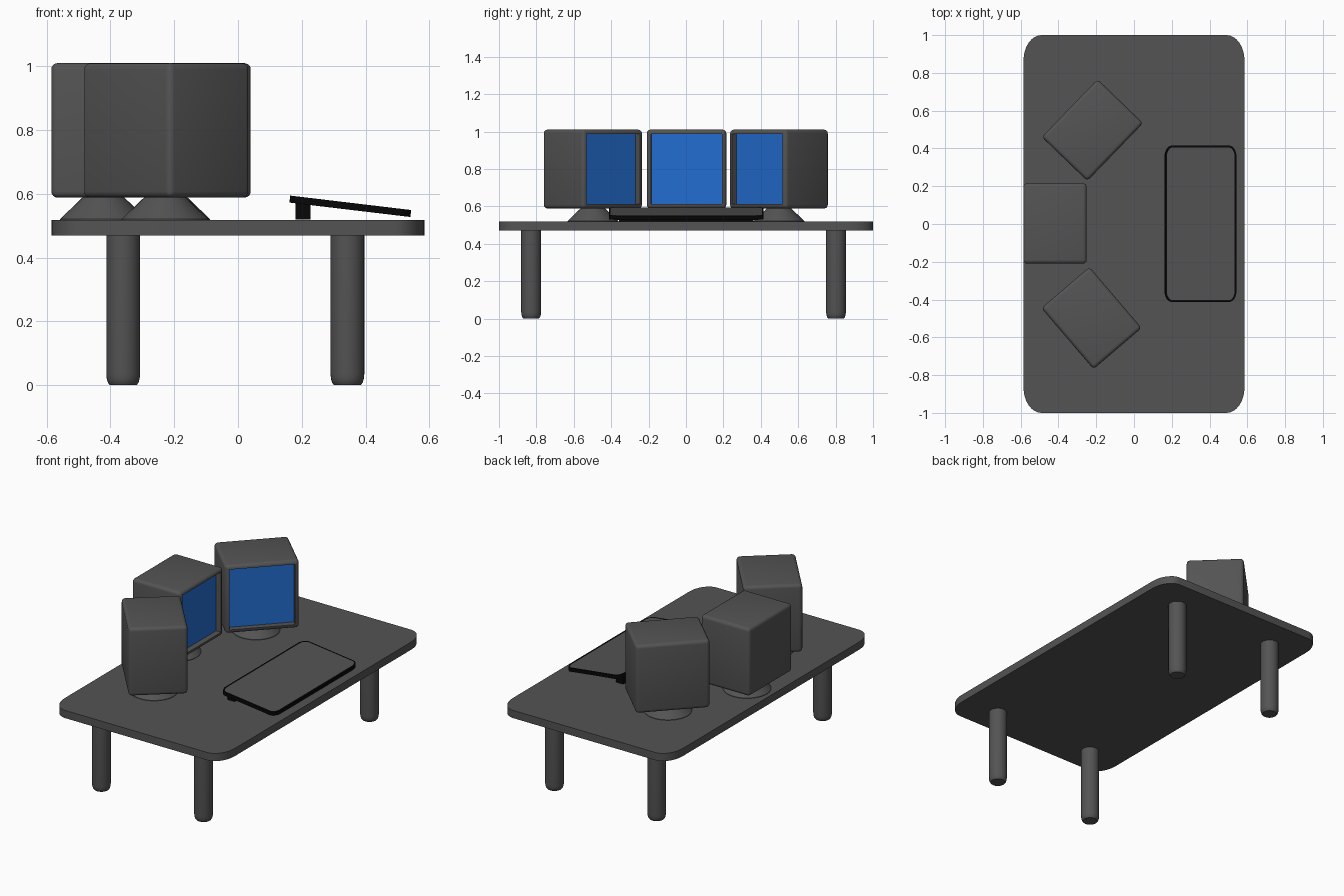
import bpy, bmesh, math
from mathutils import Matrix, Vector

if "Cube" in bpy.data.objects:
    bpy.data.objects.remove(bpy.data.objects["Cube"])


def material(name, rgb):
    m = bpy.data.materials.new(name)
    m.diffuse_color = (*rgb, 1)
    m.use_nodes = True
    m.node_tree.nodes["Principled BSDF"].inputs["Base Color"].default_value = m.diffuse_color
    return m


GREY = material("dark grey", (0.088, 0.088, 0.088))
BLACK = material("black", (0.002, 0.002, 0.002))
BLUE = material("screen blue", (0.017, 0.155, 0.64))


def finish(name, bm, mats, loc=(0, 0, 0), rot=(0, 0, 0)):
    bmesh.ops.recalc_face_normals(bm, faces=bm.faces)
    me = bpy.data.meshes.new(name)
    bm.to_mesh(me)
    bm.free()
    for m in mats:
        me.materials.append(m)
    ob = bpy.data.objects.new(name, me)
    bpy.context.collection.objects.link(ob)
    ob.location, ob.rotation_euler = loc, rot
    bpy.ops.object.select_all(action='DESELECT')
    bpy.context.view_layer.objects.active = ob
    ob.select_set(True)
    bpy.ops.object.shade_smooth_by_angle(angle=math.radians(35))
    return ob


def slab(hx, hy, hz, rx, ry, steps=8):
    """Flat slab with elliptical corners; returns bmesh and its top face."""
    bm = bmesh.new()
    pts = []
    for k, (sx, sy) in enumerate(((1, 1), (-1, 1), (-1, -1), (1, -1))):
        for i in range(steps + 1):
            a = (k + i / steps) * math.pi / 2
            pts.append((sx * (hx - rx) + rx * math.cos(a),
                        sy * (hy - ry) + ry * math.sin(a), -hz))
    base = bm.faces.new([bm.verts.new(p) for p in pts])
    ret = bmesh.ops.extrude_face_region(bm, geom=[base], use_keep_orig=True)
    bmesh.ops.translate(bm, verts=[v for v in ret["geom"] if isinstance(v, bmesh.types.BMVert)],
                        vec=(0, 0, 2 * hz))
    top = next(f for f in ret["geom"] if isinstance(f, bmesh.types.BMFace))
    bmesh.ops.recalc_face_normals(bm, faces=bm.faces)
    return bm, top


def lathe(profile, sides=32):
    """Solid of revolution from (radius, z) points."""
    bm = bmesh.new()
    rings = [[bm.verts.new((r * math.cos(2 * math.pi * i / sides),
                            r * math.sin(2 * math.pi * i / sides), z))
              for i in range(sides)] for r, z in profile]
    for a, b in zip(rings, rings[1:]):
        for i in range(sides):
            j = (i + 1) % sides
            bm.faces.new((a[i], a[j], b[j], b[i]))
    bm.faces.new(rings[0])
    bm.faces.new(rings[-1])
    return bm


# Table top
bm, _ = slab(0.585, 1.0, 0.024, 0.095, 0.135)
finish("table_top", bm, [GREY], (0, 0, 0.494))

# Legs with rounded feet
for x, xn in ((-0.36, "left"), (0.343, "right")):
    for y, yn in ((-0.828, "front"), (0.802, "back")):
        bm = lathe([(0.042, 0), (0.048, 0.008), (0.0515, 0.02), (0.053, 0.035), (0.053, 0.475)])
        finish(f"{yn}_{xn}_leg", bm, [GREY], (x, y, 0))

# Monitors with recessed screens, each on a conical stand
for name, x, y, deg in (("middle", -0.418, 0.003, 0),
                        ("back", -0.22, 0.497, -44),
                        ("front", -0.225, -0.498, 40.5)):
    bm = bmesh.new()
    bmesh.ops.create_cube(bm, size=1, matrix=Matrix.Diagonal((0.335, 0.425, 0.422, 1)))
    bmesh.ops.bevel(bm, geom=bm.edges[:], offset=0.02, segments=4, profile=0.5, affect='EDGES')
    bm.normal_update()
    face = max(bm.faces, key=lambda f: f.normal.x * f.calc_area())
    bmesh.ops.inset_region(bm, faces=[face], thickness=0.005, depth=0)
    bmesh.ops.inset_region(bm, faces=[face], thickness=0.001, depth=-0.035)
    face.material_index = 1
    finish(f"{name}_monitor", bm, [GREY, BLUE], (x, y, 0.799), (0, 0, math.radians(deg)))
    bm = lathe([(0.136, 0.515), (0.136, 0.521), (0.062, 0.592)])
    finish(f"{name}_monitor_stand", bm, [GREY], (x - 0.004, y, 0))

# Keyboard: tilted black tray with grey top panel
bm, top = slab(0.191, 0.414, 0.011, 0.04, 0.06)
bmesh.ops.inset_region(bm, faces=[top], thickness=0.01, depth=0)
top.material_index = 1
finish("keyboard", bm, [BLACK, GREY], (0.352, 0.001, 0.561), (0, math.radians(6.8), 0))

# Support bar under the raised edge of the keyboard
bm = bmesh.new()
bmesh.ops.create_cube(bm, size=1, matrix=Matrix.Diagonal((0.048, 0.72, 0.052, 1)))
finish("keyboard_support", bm, [BLACK], (0.204, 0.001, 0.545))
